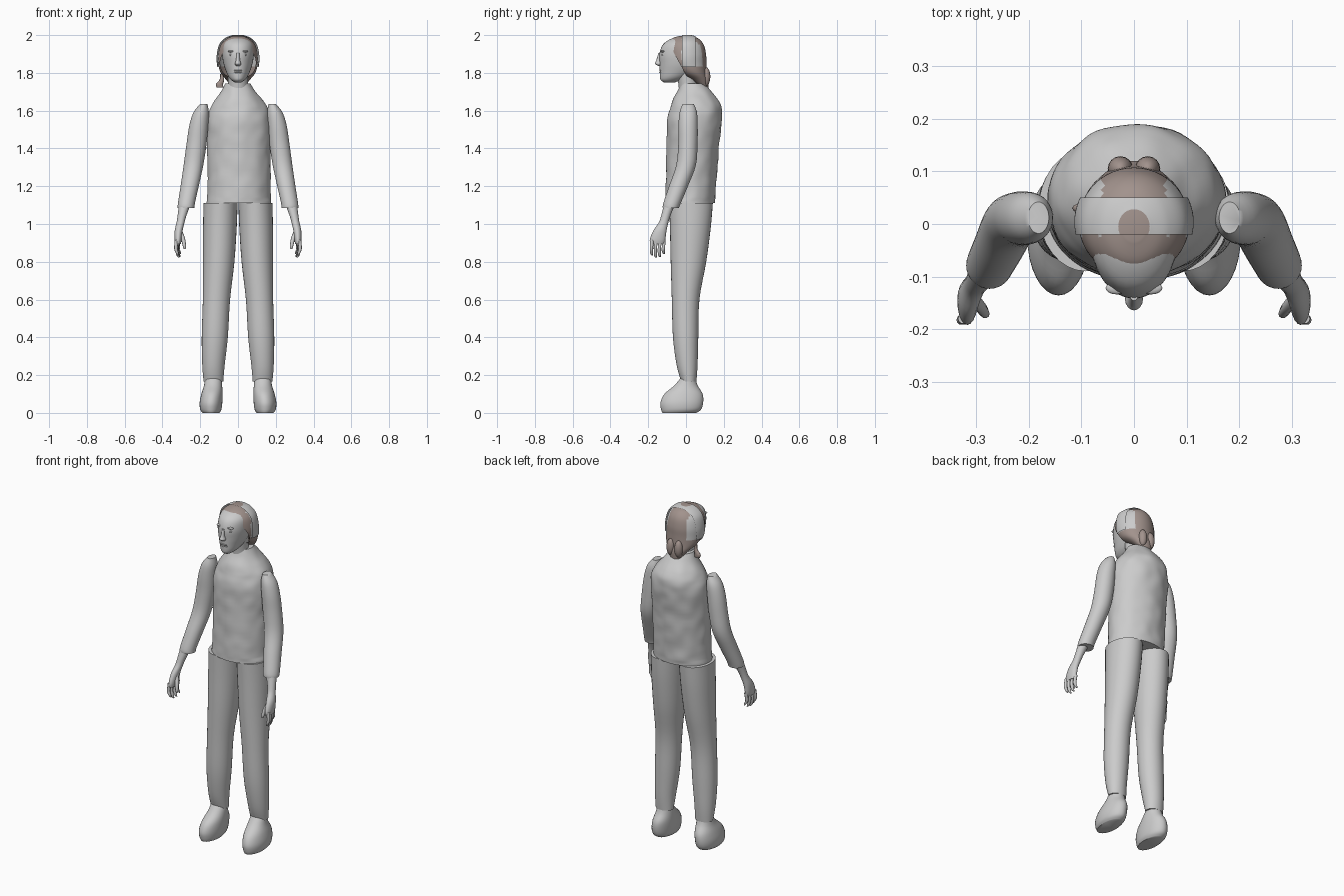
import bpy, bmesh, math
from mathutils import Vector, noise

cube = bpy.data.objects.get("Cube")
if cube:
    bpy.data.objects.remove(cube, do_unlink=True)


def material(name, rgb):
    m = bpy.data.materials.new(name)
    m.use_nodes = True
    m.diffuse_color = (*rgb, 1)
    bsdf = m.node_tree.nodes["Principled BSDF"]
    bsdf.inputs["Base Color"].default_value = (*rgb, 1)
    return m


GREY = material("pale_grey", (0.6, 0.6, 0.6))
BROWN = material("dull_brown", (0.36, 0.29, 0.265))


def finish(name, bm, *mats):
    bmesh.ops.recalc_face_normals(bm, faces=bm.faces)
    mesh = bpy.data.meshes.new(name)
    bm.to_mesh(mesh)
    bm.free()
    for m in mats:
        mesh.materials.append(m)
    ob = bpy.data.objects.new(name, mesh)
    bpy.context.collection.objects.link(ob)
    bpy.ops.object.select_all(action='DESELECT')
    ob.select_set(True)
    bpy.context.view_layer.objects.active = ob
    bpy.ops.object.shade_smooth_by_angle(angle=math.radians(50))
    return ob


def catmull(a, b, c, d, t):
    return [0.5 * (2 * q + (r - p) * t + (2 * p - 5 * q + 4 * r - s) * t * t
                   + (3 * q - p - 3 * r + s) * t ** 3)
            for p, q, r, s in zip(a, b, c, d)]


def loft(rings, side=1, n=32, steps=4):
    """Smooth stack of ellipses; each ring is (x, y, z, x radius, y radius)."""
    full, last = [], len(rings) - 1
    for i in range(last):
        quad = [rings[max(0, min(last, i + k))] for k in (-1, 0, 1, 2)]
        full += [catmull(*quad, s / steps) for s in range(steps)]
    full.append(rings[-1])
    bm = bmesh.new()
    loops = []
    for x, y, z, rx, ry in full:
        angles = [math.tau * k / n for k in range(n)]
        loops.append([bm.verts.new((side * (x + rx * math.cos(a)), y + ry * math.sin(a), z))
                      for a in angles])
    for low, high in zip(loops, loops[1:]):
        for k in range(n):
            j = (k + 1) % n
            bm.faces.new((low[k], low[j], high[j], high[k]))
    bm.faces.new(loops[0])
    bm.faces.new(loops[-1])
    return bm


def cut(bm, point, normal):
    """Throw away everything on the side the normal points to."""
    geom = bm.verts[:] + bm.edges[:] + bm.faces[:]
    bmesh.ops.bisect_plane(bm, geom=geom, plane_co=point, plane_no=normal, clear_outer=True)


def ball(name, centre, radii, mat):
    bm = bmesh.new()
    bmesh.ops.create_uvsphere(bm, u_segments=16, v_segments=10, radius=1)
    bmesh.ops.scale(bm, vec=radii, verts=bm.verts)
    bmesh.ops.translate(bm, vec=centre, verts=bm.verts)
    return finish(name, bm, mat)


# Loose top with slightly rumpled cloth
shirt = loft([
    (.005, .022, 1.11, .171, .131),
    (.005, .026, 1.2, .167, .133),
    (.005, .035, 1.38, .167, .137),
    (.005, .044, 1.54, .17, .144),
    (.005, .052, 1.61, .153, .138),
    (.004, .05, 1.66, .122, .118),
    (.002, .042, 1.71, .085, .085),
    (0, .035, 1.745, .065, .062)], n=64, steps=8)
for v in shirt.verts:
    if v.co.z > 1.13:
        out = Vector((v.co.x, v.co.y - .04, 0)).normalized()
        v.co += out * noise.noise(v.co * 16) * .005
finish("shirt", shirt, GREY)

# Neck and head
finish("neck", loft([
    (0, .02, 1.62, .06, .06),
    (0, .012, 1.72, .052, .05),
    (0, 0, 1.83, .055, .055)]), GREY)
finish("head", loft([
    (0, -.088, 1.75, .018, .03),
    (0, -.08, 1.762, .035, .054),
    (0, -.062, 1.78, .05, .076),
    (0, -.04, 1.81, .064, .099),
    (0, -.027, 1.85, .077, .113),
    (0, -.022, 1.9, .084, .119),
    (0, -.017, 1.95, .08, .105),
    (0, -.01, 1.98, .055, .07),
    (0, -.01, 1.992, .02, .025)]), GREY)
finish("nose", loft([
    (0, -.137, 1.836, .009, .008),
    (0, -.143, 1.848, .017, .021),
    (0, -.142, 1.865, .011, .016),
    (0, -.138, 1.905, .007, .008)], n=16), GREY)
for side, word in ((1, "left"), (-1, "right")):
    ball(word + "_eye", (side * .032, -.12, 1.895), (.015, .012, .007), GREY)
    ball(word + "_brow", (side * .033, -.122, 1.914), (.021, .012, .006), GREY)
for word, z in (("upper", 1.813), ("lower", 1.803)):
    ball(word + "_lip", (0, -.127, z), (.024, .015, .005), GREY)

# Hair narrowing into a tail, open around the face
hair_rings = [
    (0, .105, 1.68, .014, .01),
    (0, .098, 1.72, .032, .02),
    (0, .075, 1.76, .06, .045),
    (0, .035, 1.8, .092, .076),
    (0, .008, 1.85, .104, .1),
    (0, .002, 1.9, .104, .104),
    (0, -.003, 1.95, .09, .096),
    (0, -.005, 1.982, .058, .07),
    (0, -.005, 1.996, .022, .028)]
hair = loft(hair_rings, n=48, steps=6)
cut(hair, (0, -.105, 1.98), (0, -1, -.55))
for f in hair.faces:
    c = f.calc_center_median()
    f.material_index = 1 if abs(c.x) > .06 and c.y > -.02 and c.z > 1.83 else 0
finish("hair", hair, BROWN, GREY)

# Wide band over the crown with a dark rounded patch at its front
band = loft([(x, y, z + (.004 if z > 1.94 else 0), rx + .008, ry + .005)
             for x, y, z, rx, ry in hair_rings], n=64, steps=8)
cut(band, (0, -.02, 0), (0, -1, 0))
cut(band, (0, .05, 0), (0, 1, 0))
cut(band, (0, 0, 1.83), (0, 0, -1))
for f in band.faces:
    c = f.calc_center_median()
    f.material_index = int(c.z > 1.9 and (c.x / .026) ** 2 + ((c.y + .02) / .036) ** 2 < 1)
finish("head_band", band, GREY, BROWN)

# Loose lock beside the neck, and small curls at the nape
finish("loose_lock", loft([
    (-.095, .03, 1.722, .018, .008),
    (-.098, .03, 1.74, .019, .01),
    (-.085, .03, 1.765, .012, .008),
    (-.088, .03, 1.795, .006, .006)], n=12), BROWN)
for side, word in ((1, "left"), (-1, "right")):
    ball(word + "_curl", (side * .026, .105, 1.78), (.024, .024, .05), BROWN)

for side, word in ((1, "left"), (-1, "right")):
    # Trouser leg
    finish(word + "_trouser_leg", loft([
        (.13, .015, .165, .052, .04),
        (.13, .006, .25, .059, .055),
        (.123, -.002, .4, .069, .067),
        (.114, -.002, .6, .072, .073),
        (.102, .013, .8, .083, .094),
        (.096, .023, .98, .089, .108),
        (.092, .026, 1.11, .09, .116)], side), GREY)
    # Rounded foot
    finish(word + "_foot", loft([
        (.143, -.035, 0, .045, .09),
        (.144, -.026, .018, .056, .106),
        (.143, -.022, .055, .06, .113),
        (.138, -.013, .1, .056, .101),
        (.132, .0, .145, .048, .062),
        (.131, .012, .19, .042, .036)], side), GREY)
    # Sleeve
    finish(word + "_sleeve", loft([
        (.275, -.08, 1.085, .044, .043),
        (.273, -.074, 1.11, .045, .046),
        (.256, -.04, 1.2, .048, .05),
        (.236, .0, 1.31, .052, .052),
        (.22, .01, 1.42, .053, .051),
        (.208, .011, 1.52, .05, .051),
        (.195, .012, 1.59, .041, .046),
        (.182, .012, 1.634, .02, .03)], side), GREY)
    # Wrist and palm
    finish(word + "_hand", loft([
        (.317, -.153, .895, .015, .037),
        (.317, -.15, .92, .019, .041),
        (.314, -.138, .965, .021, .035),
        (.304, -.118, 1.01, .021, .025),
        (.295, -.105, 1.05, .024, .025),
        (.28, -.085, 1.11, .032, .03)], side, n=20), GREY)
    # Fingers and thumb
    for i in range(4):
        y, drop = -.183 + .021 * i, (.012, 0, .003, .018)[i]
        x = .325 - .004 * i
        finish(f"{word}_finger_{i + 1}", loft([
            (x - .008, y + .004, .822 + drop, .004, .004),
            (x - .003, y, .835 + drop, .008, .008),
            (x + .004, y, .87, .009, .009),
            (x, y + .003, .915, .01, .01)], side, n=10), GREY)
    finish(word + "_thumb", loft([
        (.282, -.172, .868, .005, .005),
        (.284, -.17, .885, .009, .009),
        (.292, -.158, .925, .011, .011),
        (.308, -.14, .965, .012, .012)], side, n=10), GREY)
